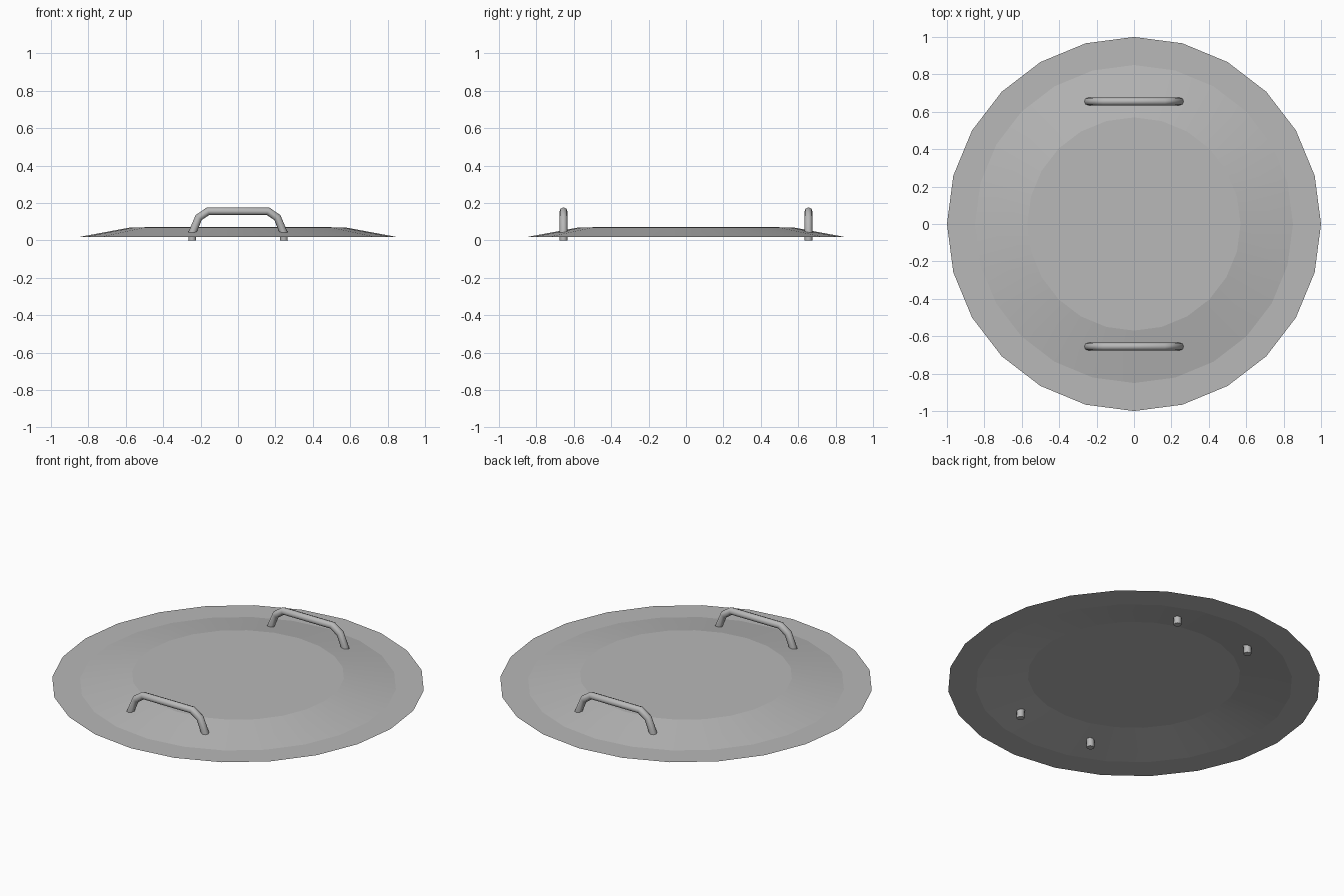
import bpy, bmesh, math

if "Cube" in bpy.data.objects:
    bpy.data.objects.remove(bpy.data.objects["Cube"])

SIDES = 24


def make_material(name, rgb):
    mat = bpy.data.materials.new(name)
    mat.use_nodes = True
    color = (*rgb, 1.0)
    mat.diffuse_color = color
    mat.node_tree.nodes["Principled BSDF"].inputs["Base Color"].default_value = color
    return mat


def smooth(obj, degrees):
    bpy.ops.object.select_all(action="DESELECT")
    obj.select_set(True)
    bpy.context.view_layer.objects.active = obj
    bpy.ops.object.shade_smooth_by_angle(angle=math.radians(degrees))


metal = make_material("grey metal", (0.48, 0.48, 0.48))


# Lid: thin single-sheet disc with a flat rim and a raised, sloped centre
def make_lid():
    bm = bmesh.new()
    rings = []
    for radius, z in [(1.0, 0.018), (0.85, 0.018), (0.57, 0.07)]:
        rings.append([bm.verts.new((radius * math.cos(2 * math.pi * i / SIDES),
                                    radius * math.sin(2 * math.pi * i / SIDES), z))
                      for i in range(SIDES)])
    centre = bm.verts.new((0, 0, 0.071))
    for i in range(SIDES):
        j = (i + 1) % SIDES
        for outer, inner in zip(rings, rings[1:]):
            bm.faces.new((outer[i], outer[j], inner[j], inner[i]))
        bm.faces.new((rings[-1][i], rings[-1][j], centre))
    # Crisp crease between the rim and the raised centre
    for i in range(SIDES):
        bm.edges.get((rings[1][i], rings[1][(i + 1) % SIDES])).smooth = False
    mesh = bpy.data.meshes.new("lid")
    bm.to_mesh(mesh)
    bm.free()
    mesh.materials.append(metal)
    obj = bpy.data.objects.new("lid", mesh)
    bpy.context.collection.objects.link(obj)
    smooth(obj, 10)


# Handle: bent round bar whose feet poke through the lid
def make_handle(name, y):
    half = [(0.245, 0.0), (0.245, 0.04), (0.21, 0.122), (0.16, 0.156)]
    path = [(-x, z) for x, z in half] + half[::-1]
    curve = bpy.data.curves.new(name, "CURVE")
    curve.dimensions = "3D"
    curve.bevel_depth = 0.021
    curve.bevel_resolution = 2
    curve.use_fill_caps = True
    spline = curve.splines.new("POLY")
    spline.points.add(len(path) - 1)
    for point, (x, z) in zip(spline.points, path):
        point.co = (x, y, z, 1)
    curve.materials.append(metal)
    obj = bpy.data.objects.new(name, curve)
    bpy.context.collection.objects.link(obj)
    bpy.ops.object.select_all(action="DESELECT")
    obj.select_set(True)
    bpy.context.view_layer.objects.active = obj
    bpy.ops.object.convert(target="MESH")
    smooth(bpy.context.view_layer.objects.active, 60)


make_lid()
make_handle("front_handle", -0.655)
make_handle("back_handle", 0.655)
